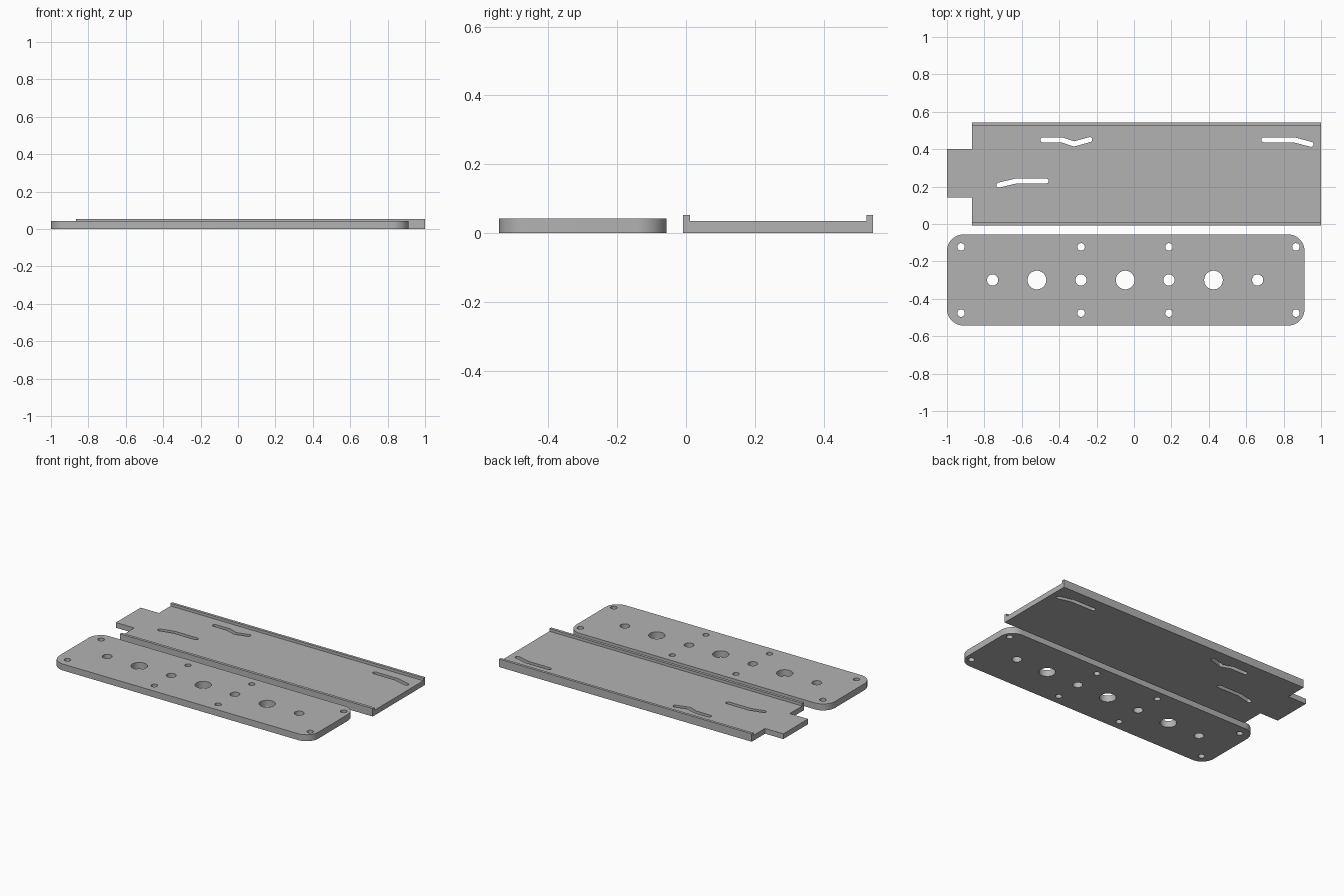
import bpy, bmesh, math
from mathutils import Vector

if "Cube" in bpy.data.objects:
    bpy.data.objects.remove(bpy.data.objects["Cube"])

grey = bpy.data.materials.new("plain_grey")
grey.diffuse_color = (0.45, 0.45, 0.45, 1)
grey.use_nodes = True
grey.node_tree.nodes["Principled BSDF"].inputs["Base Color"].default_value = grey.diffuse_color


def prism(name, points, depth):
    """Closed outline extruded along the depth vector."""
    bm = bmesh.new()
    face = bm.faces.new([bm.verts.new(p) for p in points])
    ext = bmesh.ops.extrude_face_region(bm, geom=[face])
    verts = [e for e in ext["geom"] if isinstance(e, bmesh.types.BMVert)]
    bmesh.ops.translate(bm, vec=depth, verts=verts)
    bmesh.ops.recalc_face_normals(bm, faces=bm.faces)
    mesh = bpy.data.meshes.new(name)
    bm.to_mesh(mesh)
    bm.free()
    mesh.materials.append(grey)
    obj = bpy.data.objects.new(name, mesh)
    bpy.context.collection.objects.link(obj)
    return obj


def arc(cx, cy, r, a0, a1, n):
    return [(cx + r * math.cos(a0 + (a1 - a0) * i / n),
             cy + r * math.sin(a0 + (a1 - a0) * i / n)) for i in range(n + 1)]


def cutter(points):
    return prism("cutter", [(x, y, -0.1) for x, y in points], (0, 0, 0.3))


def hole(x, y, r):
    return cutter(arc(x, y, r, 0, 2 * math.pi, 32)[:-1])


def slot(path, r=0.0135):
    """Round-ended slot following a bent centre line."""
    p = [Vector(q) for q in path]
    dirs = [(b - a).normalized() for a, b in zip(p, p[1:])]
    left, right = [], []
    for i in range(1, len(p) - 1):
        n = (dirs[i - 1] + dirs[i]).normalized()
        off = Vector((-n.y, n.x)) * r / n.dot(dirs[i])
        left.append(tuple(p[i] + off))
        right.append(tuple(p[i] - off))
    a = math.atan2(dirs[0].y, dirs[0].x) + math.pi / 2
    b = math.atan2(dirs[-1].y, dirs[-1].x) - math.pi / 2
    return cutter(arc(*p[0], r, a, a + math.pi, 10) + right
                  + arc(*p[-1], r, b, b + math.pi, 10) + left[::-1])


def cut(obj, cutters):
    bpy.context.view_layer.objects.active = obj
    for c in cutters:
        mod = obj.modifiers.new("cut", "BOOLEAN")
        mod.object, mod.operation, mod.solver = c, "DIFFERENCE", "EXACT"
        bpy.ops.object.modifier_apply(modifier=mod.name)
        bpy.data.objects.remove(c)
    bpy.ops.object.select_all(action="DESELECT")
    obj.select_set(True)
    bpy.ops.object.shade_smooth_by_angle(angle=math.radians(30))


# Rounded cover plate with bolt holes
X0, X1, Y0, Y1, R = -1.0, 0.912, -0.543, -0.056, 0.088
outline = []
for i, (x, y) in enumerate([(X1 - R, Y1 - R), (X0 + R, Y1 - R),
                            (X0 + R, Y0 + R), (X1 - R, Y0 + R)]):
    outline += arc(x, y, R, i * math.pi / 2, (i + 1) * math.pi / 2, 12)
plate = prism("drilled_plate", [(x, y, 0) for x, y in outline], (0, 0, 0.043))
MID = (Y0 + Y1) / 2
holes = [hole(x, MID + s * 0.177, 0.02)
         for x in (-0.925, -0.283, 0.187, 0.866) for s in (-1, 1)]
holes += [hole(x, MID, 0.03) for x in (-0.756, -0.283, 0.187, 0.661)]
holes += [hole(x, MID, 0.05) for x in (-0.519, -0.047, 0.425)]
cut(plate, holes)

# Shallow channel tray: U section along x, notched at one end to leave a tab
section = [(-0.008, 0), (0.543, 0), (0.543, 0.053), (0.525, 0.053),
           (0.525, 0.035), (0.011, 0.035), (0.011, 0.053), (-0.008, 0.053)]
tray = prism("channel_tray", [(-1, y, z) for y, z in section], (2, 0, 0))
notches = [cutter([(-1.1, a), (-0.865, a), (-0.865, b), (-1.1, b)])
           for a, b in ((-0.1, 0.142), (0.402, 0.65))]
slots = [slot([(-0.487, 0.45), (-0.385, 0.45), (-0.321, 0.428), (-0.237, 0.451)]),
         slot([(0.695, 0.45), (0.856, 0.45), (0.946, 0.426)]),
         slot([(-0.722, 0.208), (-0.631, 0.23), (-0.47, 0.23)])]
cut(tray, notches + slots)
